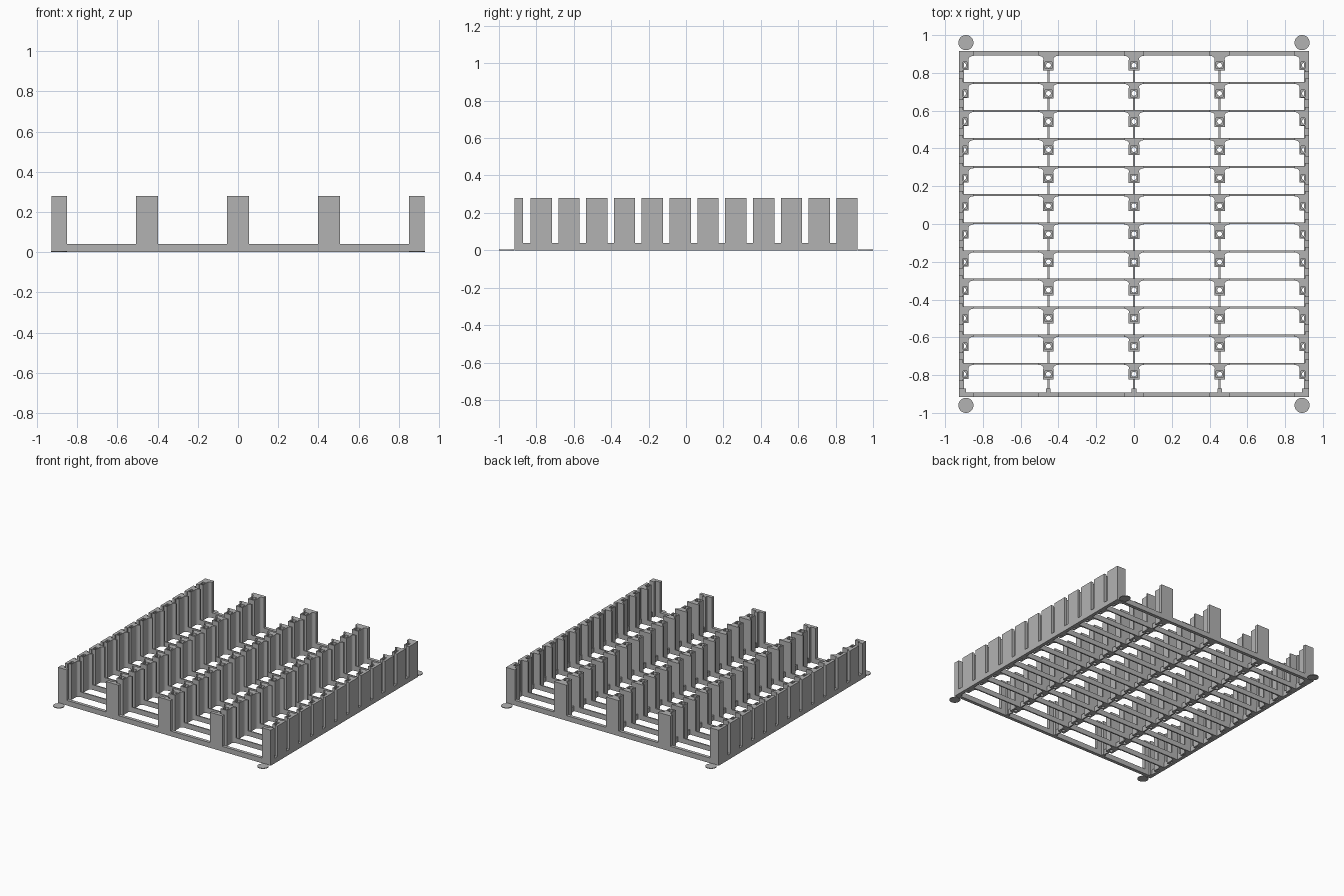
import bpy, bmesh, math

cube = bpy.data.objects.get("Cube")
if cube:
    bpy.data.objects.remove(cube, do_unlink=True)

grey = bpy.data.materials.new("plain grey")
grey.use_nodes = True
COLOUR = (0.45, 0.45, 0.45, 1)
grey.diffuse_color = COLOUR
grey.node_tree.nodes["Principled BSDF"].inputs["Base Color"].default_value = COLOUR

PITCH, ROWS = 0.1487, 12
BACK = 0.896                      # y of the rearmost slat line
X_OUT, Y_OUT = 0.927, 0.917       # outer edges of the frame
LOW, TALL = 0.04, 0.28            # rail height and post height
COLUMNS = [-0.902, -0.453, 0, 0.453, 0.902]
slat_ys = [BACK - PITCH * k for k in range(ROWS)]


def finish(bm, name):
    bmesh.ops.recalc_face_normals(bm, faces=bm.faces)
    mesh = bpy.data.meshes.new(name)
    bm.to_mesh(mesh)
    bm.free()
    mesh.materials.append(grey)
    ob = bpy.data.objects.new(name, mesh)
    bpy.context.collection.objects.link(ob)
    return ob


def box(bm, x0, x1, y0, y1, z0, z1):
    prism(bm, [(x0, y0), (x1, y0), (x1, y1), (x0, y1)], z0, z1)


def prism(bm, outline, z0, z1):
    face = bm.faces.new([bm.verts.new((x, y, z0)) for x, y in outline])
    top = bmesh.ops.extrude_face_region(bm, geom=[face], use_keep_orig=True)["geom"]
    bmesh.ops.translate(bm, vec=(0, 0, z1 - z0),
                        verts=[v for v in top if isinstance(v, bmesh.types.BMVert)])


def tube(bm, cx, cy, half, inner, round_hole, z0, z1, n=16):
    """Square tube with a square or round opening."""
    rings = []
    for size, is_round, z in ((half, False, z0), (half, False, z1),
                              (inner, round_hole, z1), (inner, round_hole, z0)):
        ring = []
        for i in range(n):
            c, s = math.cos(math.tau * i / n), math.sin(math.tau * i / n)
            k = size if is_round else size / max(abs(c), abs(s))
            ring.append(bm.verts.new((cx + c * k, cy + s * k, z)))
        rings.append(ring)
    for a, b in zip(rings, rings[1:] + rings[:1]):
        for i in range(n):
            j = (i + 1) % n
            bm.faces.new((a[i], a[j], b[j], b[i]))


# Outer frame rails
bm = bmesh.new()
for s in (-1, 1):
    y0, y1 = sorted((s * Y_OUT, s * (Y_OUT - 0.026)))
    box(bm, -X_OUT, X_OUT, y0, y1, 0, LOW)
    x0, x1 = sorted((s * X_OUT, s * (X_OUT - 0.026)))
    box(bm, x0, x1, -Y_OUT + 0.026, Y_OUT - 0.026, 0, LOW)
finish(bm, "outer_frame")

# Thin cross slats and lengthwise ribs
bm = bmesh.new()
for y in slat_ys[1:]:
    box(bm, -0.902, 0.902, y - 0.005, y + 0.005, 0, LOW)
finish(bm, "cross_slats")

bm = bmesh.new()
for x in COLUMNS[1:-1]:
    top = BACK
    for y in slat_ys:
        box(bm, x - 0.005, x + 0.005, y - PITCH, y - 0.08, 0, LOW)
finish(bm, "lengthwise_ribs")


# Flared post heads: wide at the slat, curving in to a narrow neck
def head_outline(cx, y):
    half = [(0.052, y + 0.005), (0.052, y - 0.006)]
    for i in range(1, 5):
        a = math.pi / 2 * i / 4
        half.append((0.052 - 0.026 * math.sin(a), y - 0.006 - 0.018 * (1 - math.cos(a))))
    half.append((0.024, y - 0.034))
    pts = half + [(-x, v) for x, v in reversed(half)]
    return [(max(-X_OUT, min(X_OUT, cx + x)), v) for x, v in pts]


heads, sockets = bmesh.new(), bmesh.new()
for cx in COLUMNS:
    for y in slat_ys:
        prism(heads, head_outline(cx, y), 0, TALL)
        cy = y - 0.056
        half = 0.028 if abs(cx) < 0.9 else 0.025
        tube(sockets, cx, cy, half, 0.018, False, LOW, TALL)
        tube(sockets, cx, cy, half, 0.013, True, 0, LOW)
finish(heads, "post_heads")
finish(sockets, "post_sockets")

# Front and back end posts
bm = bmesh.new()
for cx in COLUMNS:
    x0, x1 = max(-X_OUT, cx - 0.054), min(X_OUT, cx + 0.054)
    if abs(cx) > 0.9:
        x0, x1 = (-X_OUT, -0.85) if cx < 0 else (0.85, X_OUT)
    box(bm, x0, x1, -Y_OUT, -Y_OUT + 0.026, 0, TALL)
    box(bm, x0, x1, Y_OUT - 0.026, Y_OUT, 0, TALL)
    box(bm, cx - 0.012, cx + 0.012, -Y_OUT + 0.026, -0.872, 0, TALL)
finish(bm, "end_posts")

# Outer side walls, split by a slot at every row
bm = bmesh.new()
for s in (-1, 1):
    x0, x1 = sorted((s * X_OUT, s * 0.905))
    for y in slat_ys:
        split = y - 0.036
        box(bm, x0, x1, y - 0.092, split - 0.002, LOW, TALL)
        box(bm, x0, x1, split + 0.002, min(y + 0.022, Y_OUT), LOW, TALL)
    box(bm, x0, x1, -Y_OUT, -0.872, LOW, TALL)
finish(bm, "side_walls")

# Thin round corner pads
bm = bmesh.new()
for sx in (-1, 1):
    for sy in (-1, 1):
        prism(bm, [(sx * 0.89 + 0.04 * math.cos(math.tau * i / 32),
                    sy * 0.96 + 0.04 * math.sin(math.tau * i / 32))
                   for i in range(32)], 0, 0.005)
finish(bm, "corner_pads")
